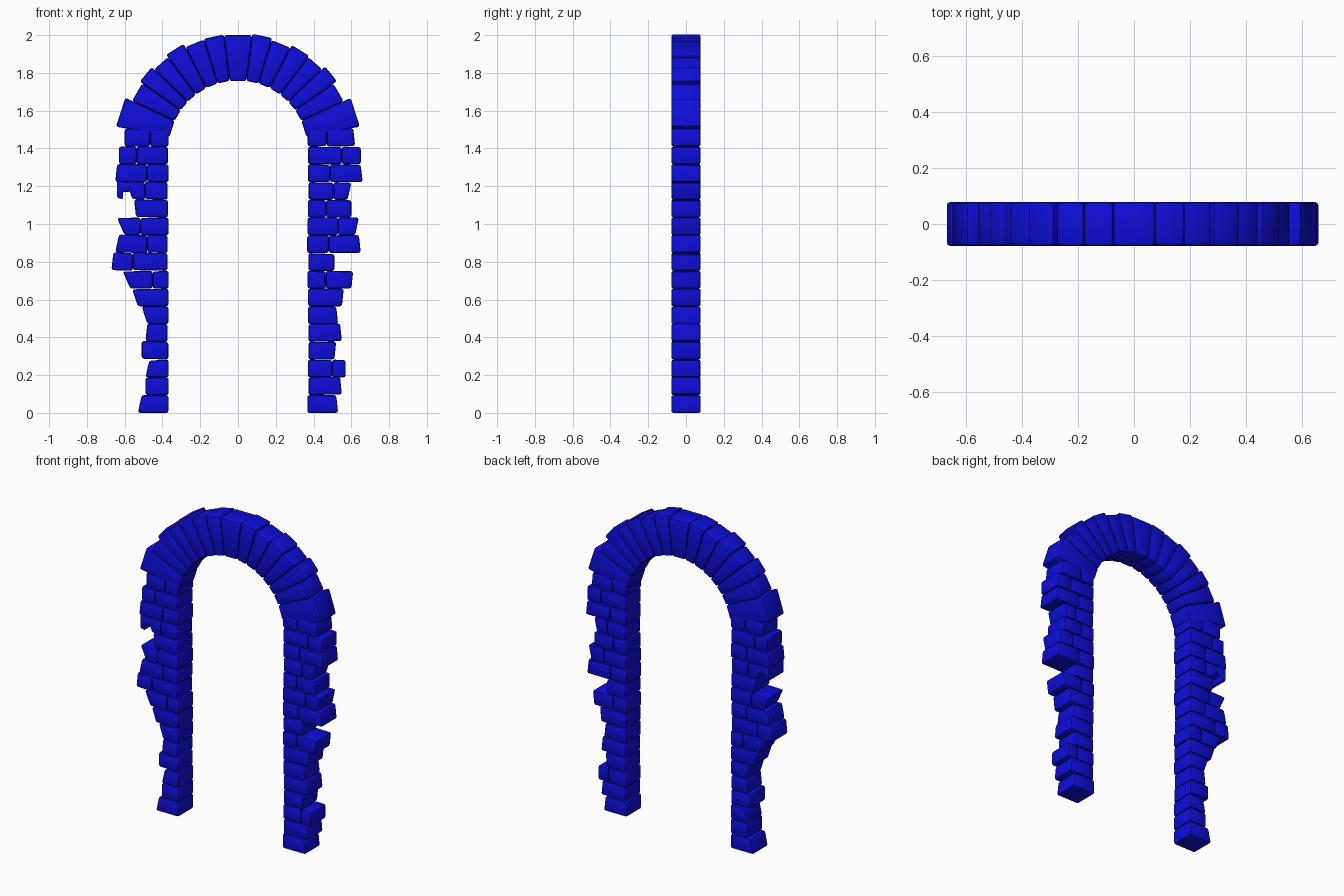
import bpy, bmesh, math, random
from mathutils import Vector

random.seed(4)
cube = bpy.data.objects.get("Cube")
if cube:
    bpy.data.objects.remove(cube, do_unlink=True)

blue = bpy.data.materials.new("deep_blue_stone")
blue.use_nodes = True
colour = (0.004, 0.004, 0.7, 1)
blue.diffuse_color = colour
blue.node_tree.nodes["Principled BSDF"].inputs["Base Color"].default_value = colour

HALF_DEPTH = 0.078
INNER = 0.37
SPRING = 1.39      # height of the arch centre
ROW = 0.094        # height of one course of stones


def stone(name, outline, bevel=0.012):
    """Extrude an x-z outline through the wall and round its edges."""
    bm = bmesh.new()
    front = [bm.verts.new((x, -HALF_DEPTH, z)) for x, z in outline]
    face = bm.faces.new(front)
    out = bmesh.ops.extrude_face_region(bm, geom=[face])
    back = [v for v in out["geom"] if isinstance(v, bmesh.types.BMVert)]
    bmesh.ops.translate(bm, verts=back, vec=(0, 2 * HALF_DEPTH, 0))
    bmesh.ops.recalc_face_normals(bm, faces=bm.faces)
    bmesh.ops.bevel(bm, geom=bm.edges[:], offset=bevel, segments=2,
                    profile=0.5, affect='EDGES', clamp_overlap=True)
    bmesh.ops.recalc_face_normals(bm, faces=bm.faces)
    mesh = bpy.data.meshes.new(name)
    bm.to_mesh(mesh)
    bm.free()
    mesh.materials.append(blue)
    obj = bpy.data.objects.new(name, mesh)
    bpy.context.collection.objects.link(obj)
    bpy.ops.object.select_all(action='DESELECT')
    obj.select_set(True)
    bpy.context.view_layer.objects.active = obj
    bpy.ops.object.shade_smooth_by_angle(angle=math.radians(35))


def leg(side, name, reach):
    """Stack courses; reach holds the ragged outer end (bottom, top) in cm."""
    for i, (low, high) in enumerate(reach):
        z0, z1 = i * ROW, (i + 1) * ROW
        low, high = low / 100, high / 100
        inner = INNER + random.uniform(-0.004, 0.004)
        wide = min(low, high) - inner
        tilt = random.uniform(-0.006, 0.006) if i else 0
        if wide > 0.18:
            # wide courses have a joint between two stones
            joint = inner + wide * (0.42 if i % 2 else 0.64)
            parts = [("inner", inner, inner, joint, joint),
                     ("outer", joint, joint, low, high)]
        else:
            parts = [("single", inner, inner, low, high)]
        for part, a0, a1, b0, b1 in parts:
            stone(f"{name}_{part}_stone_{i + 1}",
                  [(side * a0, z0), (side * b0, z0 + max(tilt, 0)),
                   (side * b1, z1 + tilt), (side * a1, z1)])


def wedge(name, start, end, outer):
    """One arch stone between two angles measured from the top."""
    points = []
    for angle, radius in ((start, INNER), (start, outer), (end, outer), (end, INNER)):
        a = math.radians(angle)
        points.append((radius * math.sin(a), SPRING + radius * math.cos(a)))
    stone(name, points)


# Legs with ragged outer edges
leg(-1, "right_leg", [(53, 51), (49, 49), (49, 47), (51, 51), (49, 48), (48, 51),
                      (53, 56), (57, 61), (67, 66), (65, 63), (60, 64), (54, 55),
                      (56, 59), (65, 64), (63, 63), (60, 60)])
leg(1, "left_leg", [(53, 52), (55, 54), (57, 57), (51, 52), (55, 54), (53, 52),
                    (55, 56), (60, 61), (51, 51), (65, 64), (62, 64), (60, 60),
                    (58, 60), (66, 65), (65, 65), (62, 61)])

# Small broken stone projecting from the right leg
stone("right_leg_broken_stone", [(-0.57, 1.17), (-0.61, 1.17), (-0.61, 1.13),
                                 (-0.64, 1.14), (-0.64, 1.23), (-0.57, 1.22)], 0.008)

# Keystone and the arch stones on each side
wedge("keystone", -7, 7, 0.614)
joints = [7, 17, 27, 37, 46, 55, 65, 79]
lengths = [0.62, 0.613, 0.628, 0.622, 0.64, 0.622, 0.655]
for side, label in ((-1, "right"), (1, "left")):
    for i, outer in enumerate(lengths):
        wedge(f"{label}_arch_stone_{i + 1}", side * joints[i], side * joints[i + 1],
              outer + random.uniform(-0.006, 0.006))
